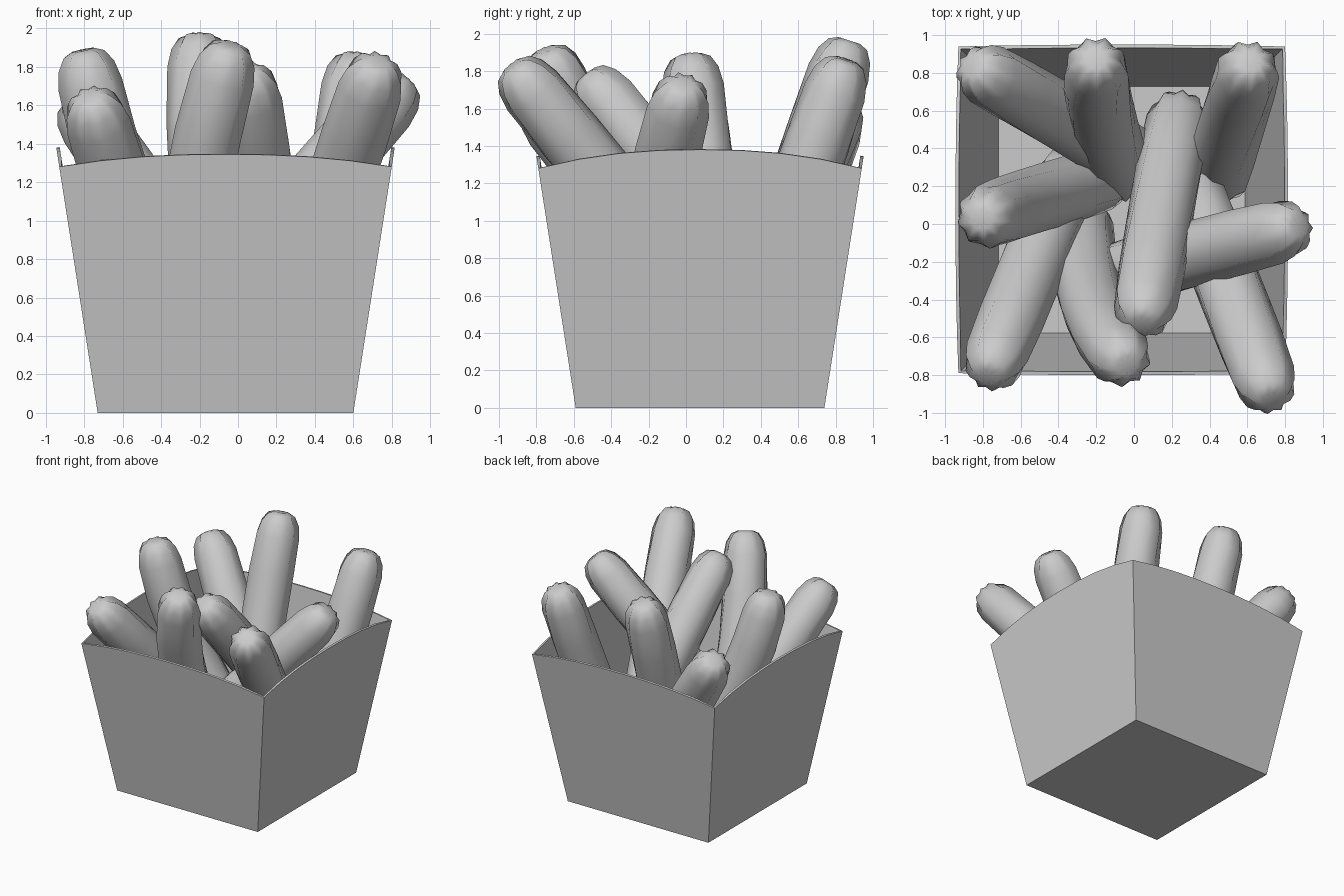
import bpy, bmesh, math
from mathutils import Vector

cube = bpy.data.objects.get("Cube")
if cube:
    bpy.data.objects.remove(cube, do_unlink=True)

grey = bpy.data.materials.new("plain_grey")
grey.use_nodes = True
grey.diffuse_color = (0.6, 0.6, 0.6, 1)
grey.node_tree.nodes["Principled BSDF"].inputs["Base Color"].default_value = (0.6, 0.6, 0.6, 1)


def make_object(name, bm):
    bmesh.ops.recalc_face_normals(bm, faces=bm.faces)
    mesh = bpy.data.meshes.new(name)
    bm.to_mesh(mesh)
    bm.free()
    mesh.materials.append(grey)
    obj = bpy.data.objects.new(name, mesh)
    bpy.context.collection.objects.link(obj)
    return obj


# Tapered open box with arched rims
CENTRE = Vector((-0.065, 0.075, 0))
CORNER_Z, STEPS = 1.28, 8


def half_width(z):
    return 0.665 + 0.156 * z


def make_box():
    bm = bmesh.new()
    bottom, top = [], []
    for side in range(4):
        turn = side * math.pi / 2
        out = Vector((math.sin(turn), -math.cos(turn), 0))
        along = Vector((math.cos(turn), math.sin(turn), 0))
        rise = 0.1 if side % 2 else 0.065
        for i in range(STEPS):
            t = 2 * i / STEPS - 1
            z = CORNER_Z + rise * (1 - abs(t) ** 2.3)
            bottom.append(bm.verts.new(CENTRE + (out + along * t) * half_width(0)))
            top.append(bm.verts.new(CENTRE + out * half_width(z)
                                    + along * t * half_width(CORNER_Z) + Vector((0, 0, z))))
    count = len(bottom)
    for i in range(count):
        j = (i + 1) % count
        bm.faces.new((bottom[i], bottom[j], top[j], top[i]))
    bm.faces.new(bottom[::-1])
    box = make_object("box", bm)
    wall = box.modifiers.new("wall", "SOLIDIFY")
    wall.thickness = 0.018
    wall.offset = -1


# Ridged stick swept along a gentle curve, with domed star ends
RADIUS, LOBES = 0.178, 9
DOME = [(-1, 0.0), (-1.02, 0.35), (-0.9, 0.62), (-0.55, 0.84), (0, 0.96)]


def make_stick(name, base, tip, bend):
    base, tip, bend = Vector(base), Vector(tip), Vector(bend)
    axis = (tip - base).normalized()
    # Each ring: position along the curve, extra axial offset, radius, groove depth
    rings = [(0, o, r, 0.22 - 0.12 * (1 + o)) for o, r in DOME]
    rings += [(t, 0, 1, 0.05) for t in (0.2, 0.4, 0.6, 0.8)]
    rings += [(1, -o, r, 0.22 - 0.12 * (1 + o)) for o, r in reversed(DOME)]
    bm = bmesh.new()
    loops = []
    for t, offset, size, groove in rings:
        centre = base.lerp(tip, t) + bend * 4 * t * (1 - t)
        tangent = (tip - base + bend * 4 * (1 - 2 * t)).normalized()
        centre += tangent * offset * RADIUS
        side = tangent.cross(Vector((0.3, 1, 0))).normalized()
        up = tangent.cross(side)
        if size == 0:
            loops.append([bm.verts.new(centre)])
            continue
        loop = []
        for k in range(LOBES * 2):
            a = math.pi * k / LOBES + 0.5 * t
            r = RADIUS * size * (1 - groove * (k % 2))
            loop.append(bm.verts.new(centre + (side * math.cos(a) + up * math.sin(a)) * r))
        loops.append(loop)
    n = LOBES * 2
    for lower, upper in zip(loops, loops[1:]):
        for k in range(n):
            m = (k + 1) % n
            quad = [lower[k % len(lower)], lower[m % len(lower)],
                    upper[m % len(upper)], upper[k % len(upper)]]
            bm.faces.new(list(dict.fromkeys(quad)))
    for face in bm.faces:
        face.smooth = True
    make_object(name, bm)


make_box()

# Lower centre, upper centre, sideways bend
STICKS = {
    "back_right_stick": ((0.06, 0.31, 0.33), (-0.76, 0.78, 1.49), (0, 0, 0)),
    "back_middle_stick": ((-0.08, 0.29, 0.39), (-0.2, 0.82, 1.79), (-0.03, 0.02, 0)),
    "back_left_stick": ((0.45, 0.27, 0.33), (0.6, 0.8, 1.69), (0, 0.02, 0)),
    "right_stick": ((-0.17, 0.24, 0.36), (-0.77, 0.04, 1.71), (-0.08, -0.02, 0)),
    "crossing_stick": ((0.23, 0.53, 0.4), (0.06, -0.42, 1.64), (0, 0, 0.02)),
    "front_middle_stick": ((-0.28, 0.0, 0.3), (-0.08, -0.69, 1.75), (-0.05, -0.04, 0)),
    "front_right_stick": ((-0.36, 0.23, 0.38), (-0.73, -0.7, 1.51), (0, 0, 0)),
    "front_left_stick": ((0.3, 0.2, 0.45), (0.69, -0.82, 1.69), (0, 0, 0)),
    "left_stick": ((-0.2, -0.3, 0.5), (0.76, -0.04, 1.6), (0, 0, 0)),
}
for name, (base, tip, bend) in STICKS.items():
    make_stick(name, base, tip, bend)
